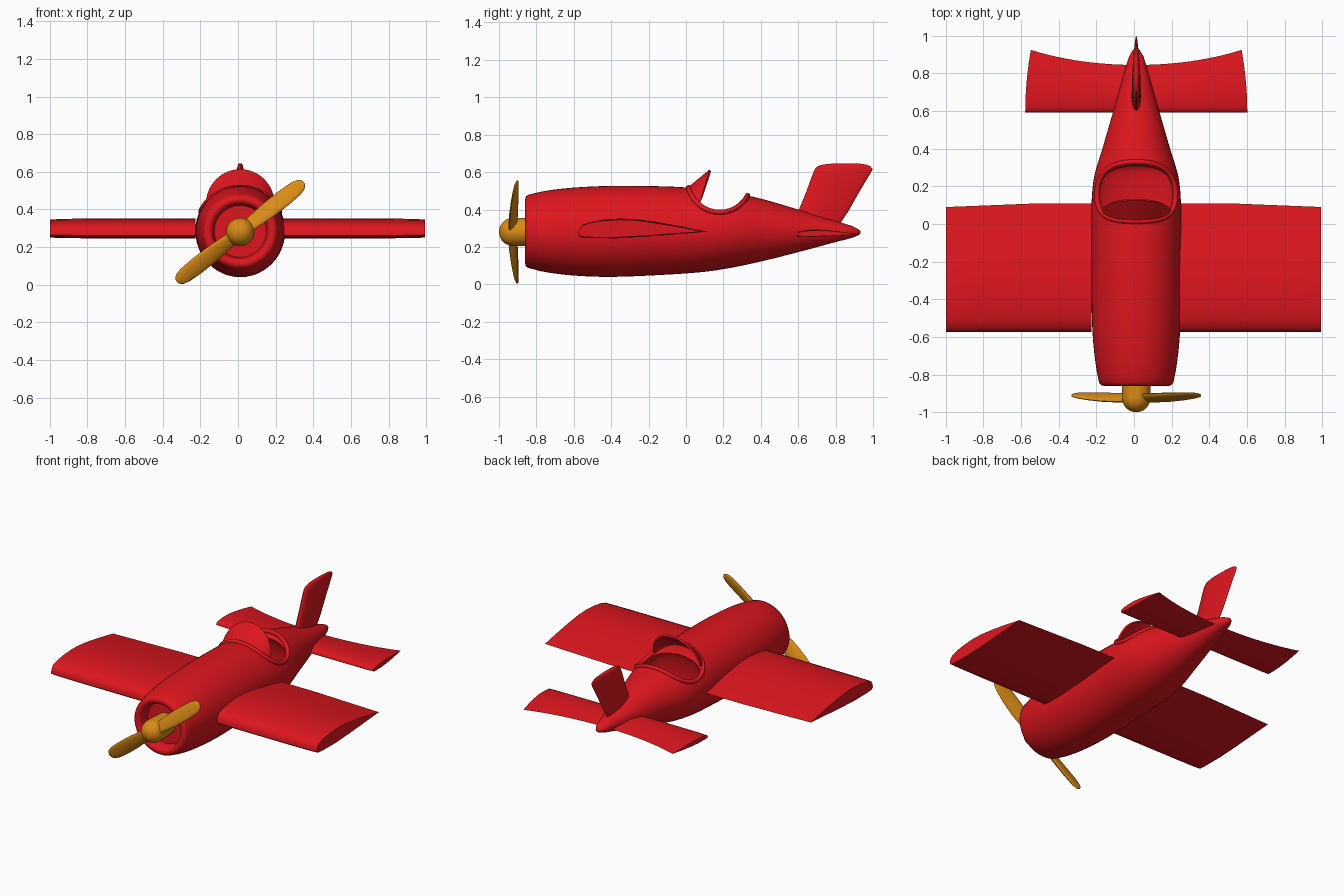
import bpy, bmesh
from math import sin, cos, pi, sqrt, radians
from mathutils import Vector, Matrix

if "Cube" in bpy.data.objects:
    bpy.data.objects.remove(bpy.data.objects["Cube"])

X0 = 0.012                      # centre line of the body


def material(name, color):
    m = bpy.data.materials.new(name)
    m.diffuse_color = color
    m.use_nodes = True
    m.node_tree.nodes["Principled BSDF"].inputs["Base Color"].default_value = m.diffuse_color
    return m


RED = material("red_paint", (0.73, 0.008, 0.013, 1))
ORANGE = material("orange_paint", (0.70, 0.26, 0.008, 1))


def add(name, data):
    ob = bpy.data.objects.new(name, data)
    bpy.context.collection.objects.link(ob)
    return ob


def loft(name, rings, mat=RED, caps=True, closed=True):
    """Skin a list of equal-length point rings."""
    bm = bmesh.new()
    vs = [[bm.verts.new(p) for p in r] for r in rings]
    n = len(rings[0])
    for a, b in zip(vs, vs[1:]):
        for i in range(n if closed else n - 1):
            j = (i + 1) % n
            bm.faces.new((a[i], a[j], b[j], b[i]))
    if caps:
        bm.faces.new(vs[0])
        bm.faces.new(vs[-1])
    bmesh.ops.recalc_face_normals(bm, faces=bm.faces)
    me = bpy.data.meshes.new(name)
    bm.to_mesh(me)
    bm.free()
    me.materials.append(mat)
    return add(name, me)


def finish(ob, mat=RED, angle=40):
    """Bake modifiers or curves to a mesh and shade it smooth by angle."""
    dg = bpy.context.evaluated_depsgraph_get()
    me = bpy.data.meshes.new_from_object(ob.evaluated_get(dg))
    name = ob.name
    bpy.data.objects.remove(ob)
    me.materials.clear()
    me.materials.append(mat)
    me.shade_smooth()
    me.set_sharp_from_angle(angle=radians(angle))
    return add(name, me)


# Fuselage stations: y, half width, top z, bottom z
HULL = [(-.845, .197, .478, .088), (-.75, .215, .5, .065), (-.6, .231, .517, .047),
        (-.4, .238, .526, .040), (-.1, .238, .523, .052), (.1, .238, .51, .067),
        (.25, .224, .49, .09), (.4, .18, .458, .122), (.6, .122, .4, .172),
        (.8, .065, .338, .226), (.9, .035, .308, .252), (.925, .018, .293, .264)]


def hull(y):
    """Smoothly interpolated half width, top and bottom at y."""
    k = 0
    while k < len(HULL) - 2 and y > HULL[k + 1][0]:
        k += 1
    a, b = HULL[k], HULL[k + 1]
    p, q = HULL[max(k - 1, 0)], HULL[min(k + 2, len(HULL) - 1)]
    d = b[0] - a[0]
    t = (y - a[0]) / d
    out = []
    for c in (1, 2, 3):
        m0 = (b[c] - p[c]) / (b[0] - p[0]) * d
        m1 = (q[c] - a[c]) / (q[0] - a[0]) * d
        out.append((2*t**3 - 3*t*t + 1) * a[c] + (t**3 - 2*t*t + t) * m0
                   + (3*t*t - 2*t**3) * b[c] + (t**3 - t*t) * m1)
    return out


def oval(y, w, h, zc, low=1, n=48):
    pts = []
    for i in range(n):
        a = 2 * pi * i / n
        z = h * sin(a)
        pts.append((X0 + w * cos(a), y, zc + (z if z > 0 else z * low)))
    return pts


def section(y, inset=0.0, scale=1.0, low=1):
    w, t, b = hull(y)
    return oval(y, (w - inset) * scale, ((t - b) / 2 - inset) * scale, (t + b) / 2, low)


# Fuselage with rolled intake lip and recessed nose
nose = [(-.79, .02), (-.79, .138), (-.835, .145), (-.85, .15), (-.858, .16), (-.86, .172), (-.856, .187)]
rings = [oval(y, r, r, .283) for y, r in nose]
rings += [section(-.845 + 1.77 * i / 50) for i in range(51)]
rings.append(oval(.932, .008, .006, .279))
fuselage = loft("fuselage", rings)

# Cockpit cutters: a cross cylinder for the opening and a rounded tub
CY, CZ, CR = .18, .555, .17
cyl = [[(x, CY + CR * cos(2*pi*i/64), CZ + CR * sin(2*pi*i/64)) for i in range(64)] for x in (-.4, .4)]
cut_opening = loft("cut_opening", cyl)
tub = []
for i in range(25):
    u = -cos(pi * i / 24) * .995
    tub.append(section(CY + .158 * u, .014, sqrt(1 - u**6), .5))
cut_tub = loft("cut_tub", tub)
for c in (cut_opening, cut_tub):
    c.hide_render = True
    m = fuselage.modifiers.new("cut", 'BOOLEAN')
    m.operation, m.solver, m.object = 'DIFFERENCE', 'EXACT', c
fuselage = finish(fuselage)
for c in (cut_opening, cut_tub):
    bpy.data.objects.remove(c)


# Cockpit rim: tube along the opening edge
def rim_end(sign):
    lo, hi = 0, pi / 2
    for _ in range(40):
        m = (lo + hi) / 2
        if CZ - CR * cos(m) < hull(CY + sign * CR * sin(m))[1]:
            lo = m
        else:
            hi = m
    return sign * lo


ta, tb = rim_end(-1), rim_end(1)
cu = bpy.data.curves.new("cockpit_rim", 'CURVE')
cu.dimensions, cu.bevel_depth, cu.bevel_resolution = '3D', .014, 3
sp = cu.splines.new('POLY')
N = 72
sp.points.add(N - 1)
sp.use_cyclic_u = True
for i in range(N):
    u = 2 * pi * i / N
    th = (ta + tb) / 2 + (tb - ta) / 2 * cos(u)
    y, z = CY + CR * sin(th), CZ - CR * cos(th)
    w, t, b = hull(y)
    x = w * sqrt(max(0, 1 - ((z - (t + b) / 2) / ((t - b) / 2))**2))
    sp.points[i].co = (X0 + (x if sin(u) >= 0 else -x), y, z, 1)
finish(add("cockpit_rim", cu))

# Windshield: curved pane leaning back from the front of the rim
rows = []
for i in range(33):
    a = -pi / 2 + pi * i / 32
    b = a * 51 / 90
    z = .287 + .228 * cos(b)
    base = Vector((X0 + .236 * sin(b), CY - sqrt(CR**2 - (CZ - z)**2), z))
    top = Vector((X0 + .176 * sin(a), .075 + .055 * cos(a), .432 + .177 * cos(a)))
    rows.append([base.lerp(top, k / 4) for k in range(5)])
shield = loft("windshield", rows, caps=False, closed=False)
m = shield.modifiers.new("thick", 'SOLIDIFY')
m.thickness, m.offset = .012, 0
finish(shield)

# Wings: cambered section (chord fraction, z)
FOIL = [(0, .262), (.003, .29), (.03, .318), (.1, .334), (.2, .346), (.33, .352), (.45, .349),
        (.6, .335), (.8, .31), (1, .281), (.8, .270), (.55, .256), (.3, .246), (.1, .247), (.02, .251)]
for side, s, tip in (("left", -1, 1.0), ("right", 1, .995)):
    rings = []
    for x, k in ((.225, 1), (.5, 1), (.8, .99), (.9, .97), (.96, .94), (tip, .89)):
        chord = .685 - .02 * max(0, x - .5) / .5
        rings.append([(s * x, -.575 + c * chord, .29 + (z - .29) * k) for c, z in FOIL])
    finish(loft(side + "_wing", rings), angle=50)

# Tailplanes: trailing edge sweeps back to rounded tips
for side, s in (("left", -1), ("right", 1)):
    rings = []
    for i in range(13):
        x = .59 * i / 12
        chord = .253 + .075 * (x / .57)**2
        k = 1 if i < 12 else .85
        rings.append([(X0 + s * (x - .03 * c * c * (x / .59)**3), .592 + c * chord,
                       .27 + (z - .29) * .36 * k) for c, z in FOIL])
    finish(loft(side + "_tailplane", rings), angle=50)

# Tail fin: stacked symmetric sections (z, leading y, trailing y, half thickness)
rings = []
for z, y0, y1, h in ((.29, .56, .80, .026), (.39, .60, .868, .026), (.5, .645, .93, .024), (.57, .67, .972, .022),
                     (.6, .682, .99, .020), (.617, .69, .998, .018), (.632, .705, .985, .015),
                     (.641, .735, .96, .011), (.645, .78, .93, .006)):
    ring = []
    for i in range(24):
        a = 2 * pi * i / 24
        c = (1 - cos(a)) / 2
        ring.append((X0 + h * sin(a) * (1 - .5 * c) * 1.2, y0 + c * (y1 - y0), z))
    rings.append(ring)
finish(loft("tail_fin", rings), angle=50)

# Propeller spinner
PZ = .28
prof = [(-1 + .075 * (1 - cos(a)), .075 * sin(a)) for a in (pi / 2 * k / 10 for k in range(1, 11))]
rings = [oval(y, r, r, PZ, n=32) for y, r in [(-1, .002)] + prof + [(-.865, .075), (-.785, .07)]]
finish(loft("spinner", rings, ORANGE), ORANGE)

# Two twisted propeller blades
for k in (0, 1):
    turn = Matrix.Translation((X0, -.925, PZ)) @ Matrix.Rotation(-radians(38) + k * pi, 4, 'Y')
    rings = []
    for r, w, h in ((.02, .036, .014), (.1, .043, .016), (.2, .049, .015), (.3, .048, .013), (.37, .043, .011),
                    (.405, .034, .009), (.42, .023, .007), (.428, .01, .004)):
        p = radians(32 - 40 * r)
        ring = []
        for i in range(20):
            a = 2 * pi * i / 20
            u, v = w * cos(a), h * sin(a)
            ring.append(turn @ Vector((r, u * sin(p) + v * cos(p) + .1 * r * r, u * cos(p) - v * sin(p))))
        rings.append(ring)
    finish(loft("propeller_blade_%d" % (k + 1), rings, ORANGE), ORANGE)
